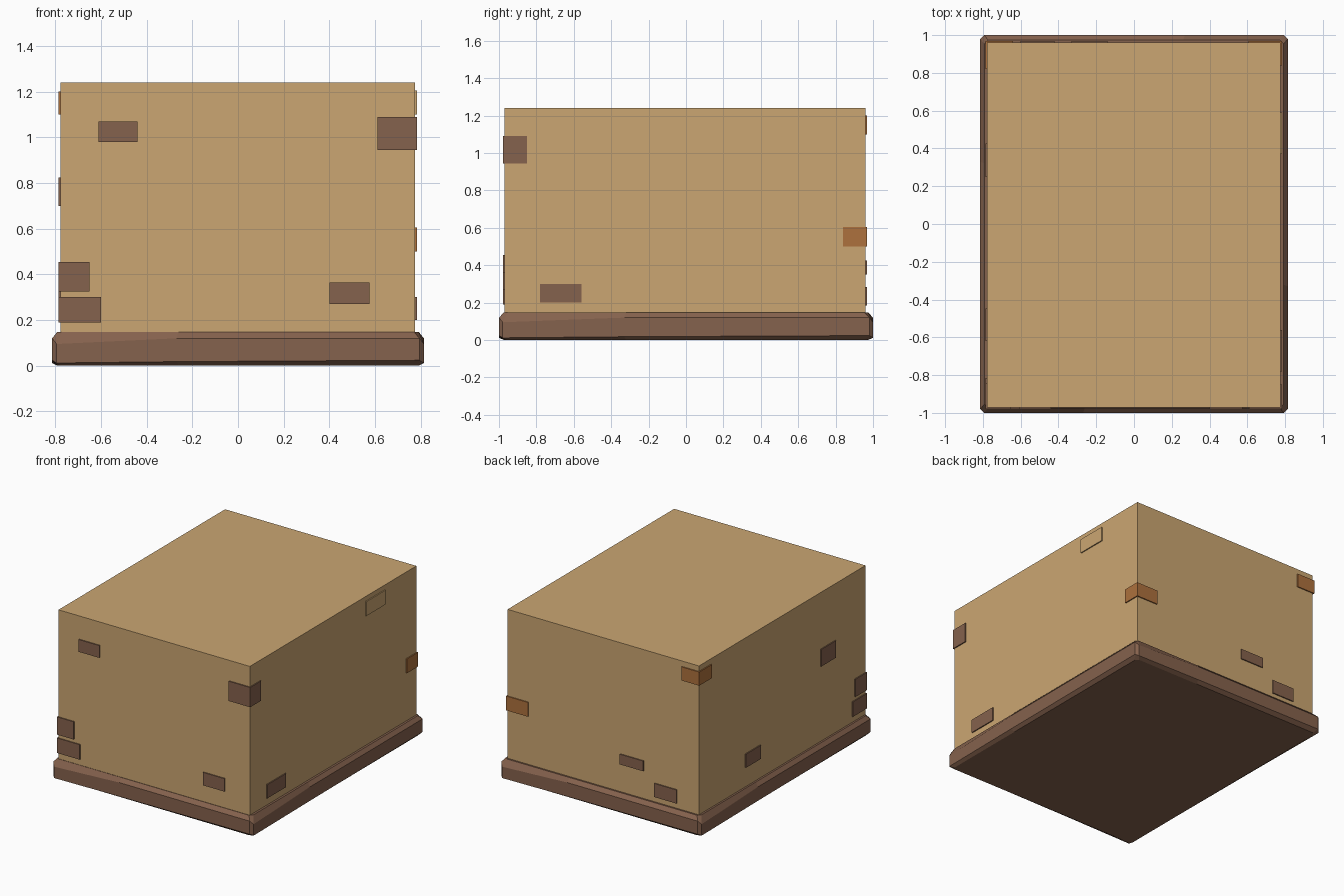
import bpy, bmesh

if "Cube" in bpy.data.objects:
    bpy.data.objects.remove(bpy.data.objects["Cube"])


def material(name, rgb):
    m = bpy.data.materials.new(name)
    m.diffuse_color = (*rgb, 1)
    m.use_nodes = True
    m.node_tree.nodes["Principled BSDF"].inputs["Base Color"].default_value = m.diffuse_color
    return m


tan = material("tan plaster", (0.597, 0.381, 0.168))
brown = material("brown stone", (0.235, 0.122, 0.074))
orange = material("orange brick", (0.418, 0.165, 0.047))


def make(name, bm, mat):
    bmesh.ops.recalc_face_normals(bm, faces=bm.faces)
    me = bpy.data.meshes.new(name)
    bm.to_mesh(me)
    bm.free()
    me.materials.append(mat)
    ob = bpy.data.objects.new(name, me)
    bpy.context.collection.objects.link(ob)
    return ob


def block(name, mat, x0, x1, y0, y1, z0, z1):
    bm = bmesh.new()
    bmesh.ops.create_cube(bm, size=1)
    for v in bm.verts:
        v.co.x = x0 if v.co.x < 0 else x1
        v.co.y = y0 if v.co.y < 0 else y1
        v.co.z = z0 if v.co.z < 0 else z1
    return make(name, bm, mat)


# Wall body
X0, X1, Y0, Y1 = -0.778, 0.776, -0.971, 0.961
block("wall_body", tan, X0, X1, Y0, Y1, 0.08, 1.24)


# Plinth: worn, bevelled slab, the uneven shoulder repeats on each side
def ring(bm, hx, hy, heights, c=0.02):
    pts = [(-hx + c, -hy), (-hx * 0.33, -hy), (hx - c, -hy),
           (hx, -hy + c), (hx, -hy * 0.33), (hx, hy - c),
           (hx - c, hy), (hx * 0.33, hy), (-hx + c, hy),
           (-hx, hy - c), (-hx, hy * 0.33), (-hx, -hy + c)]
    return [bm.verts.new((x, y, heights[i % 3])) for i, (x, y) in enumerate(pts)]


bm = bmesh.new()
rings = [ring(bm, 0.79, 0.972, (0.0, 0.0, 0.0)),
         ring(bm, 0.814, 1.0, (0.012, 0.018, 0.024)),
         ring(bm, 0.814, 1.0, (0.095, 0.12, 0.12)),
         ring(bm, 0.792, 0.974, (0.147, 0.147, 0.147))]
for a, b in zip(rings, rings[1:]):
    for i in range(12):
        j = (i + 1) % 12
        bm.faces.new((a[i], a[j], b[j], b[i]))
bm.faces.new(rings[0])
bm.faces.new(rings[-1])
make("plinth", bm, brown)

# Exposed bricks on single faces: side, start, end, bottom, top, colour
T = 0.008
bricks = [("front", -0.61, -0.44, 0.98, 1.07, brown),
          ("front", 0.40, 0.575, 0.27, 0.365, brown),
          ("right", -0.78, -0.56, 0.20, 0.30, brown),
          ("right", 0.37, 0.59, 1.10, 1.205, tan),
          ("back", -0.33, -0.14, 0.35, 0.425, brown),
          ("back", -0.60, -0.42, 0.185, 0.285, brown),
          ("left", 0.25, 0.425, 0.29, 0.39, brown),
          ("left", -0.62, -0.447, 0.70, 0.825, brown)]
for side, a, b, z0, z1, mat in bricks:
    span = {"front": (a, b, Y0 - T, Y0 + T), "back": (a, b, Y1 - T, Y1 + T),
            "left": (X0 - T, X0 + T, a, b), "right": (X1 - T, X1 + T, a, b)}[side]
    block(side + "_brick", mat, *span, z0, z1)

# Corner bricks wrapping two faces
block("front_right_corner_brick", brown, 0.61, X1 + T, Y0 - T, -0.85, 0.945, 1.09)
block("front_left_upper_brick", brown, X0 - T, -0.65, Y0 - T, -0.845, 0.325, 0.455)
block("front_left_lower_brick", brown, X0 - T, -0.60, Y0 - T, -0.815, 0.19, 0.30)
block("back_right_corner_brick", orange, 0.605, X1 + T, 0.84, Y1 + T, 0.50, 0.605)
block("back_left_corner_brick", orange, X0 - T, -0.64, 0.82, Y1 + T, 1.10, 1.20)
